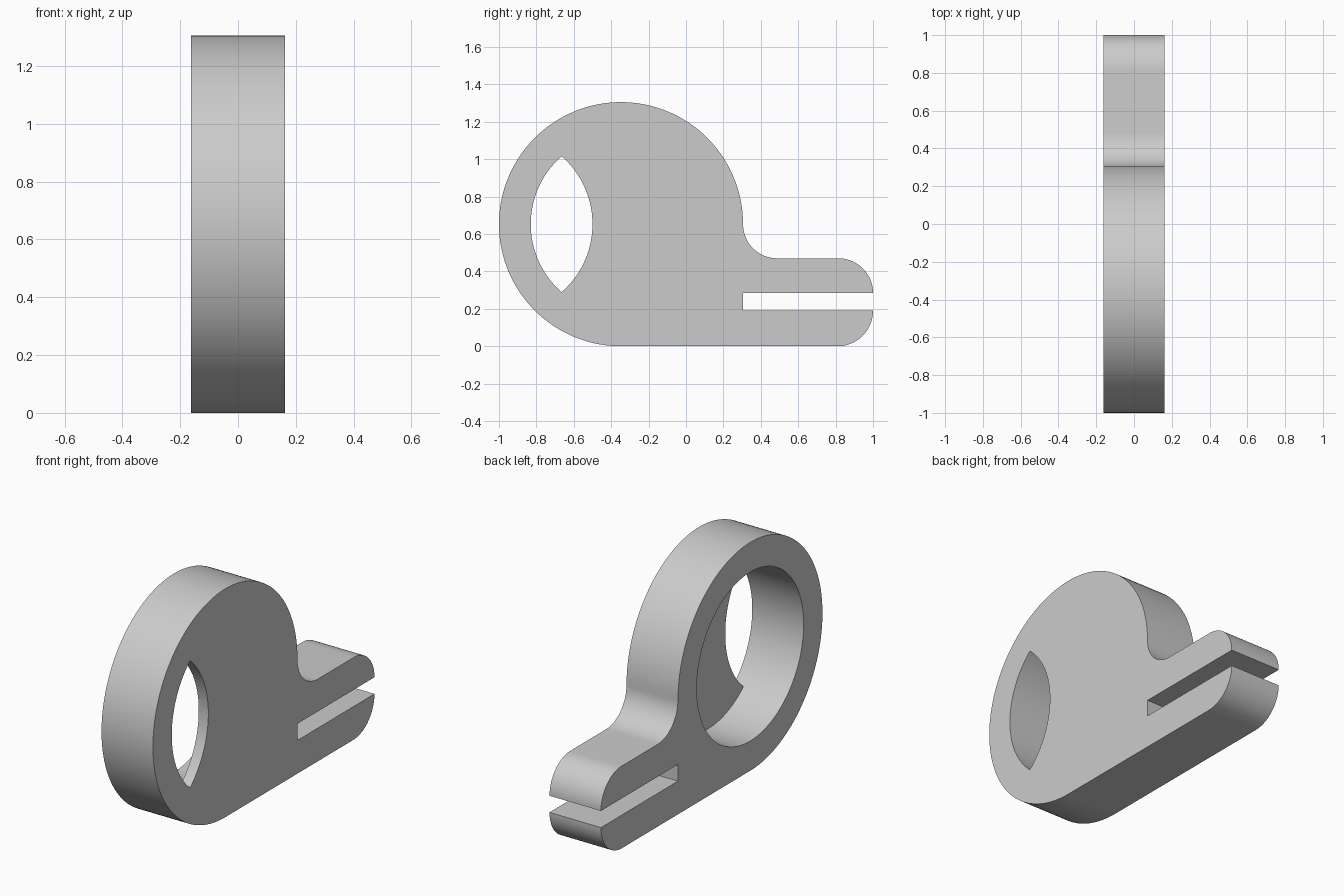
import bpy, bmesh, math

cube = bpy.data.objects.get("Cube")
if cube:
    bpy.data.objects.remove(cube, do_unlink=True)

HALF = 0.1625           # half of the plate width
FLOOR = 0.102           # inner face of the thin recess wall
CY, CZ, R = -0.3475, 0.6525, 0.6525   # round body
HOLE = 0.4825           # recess radius
LENS_Y = -0.9825        # centre of the arc that bounds the thin wall


def arc(cy, cz, r, a, b, n):
    """Points in the side plane along an arc, angles in degrees."""
    angles = [math.radians(a + (b - a) * i / n) for i in range(n + 1)]
    return [(cy + r * math.cos(t), cz + r * math.sin(t)) for t in angles]


# Outline: lower jaw, slot, upper jaw, fillet, round body
outline = arc(0.81, 0.19, 0.19, -90, 0, 20)
outline += [(0.305, 0.19), (0.305, 0.285)]
outline += arc(0.815, 0.285, 0.185, 0, 90, 20)
outline += arc(0.4875, CZ, 0.1825, 270, 180, 20)
outline += arc(CY, CZ, R, 0, 270, 108)[1:]

# Recess circle split at the two tips of the lens opening
tip = math.degrees(math.acos((CY - LENS_Y) / 2 / HOLE))
near_arc = arc(CY, CZ, HOLE, 180 - tip, 180 + tip, 40)
far_arc = arc(CY, CZ, HOLE, 180 + tip, 540 - tip, 100)
lens_arc = arc(LENS_Y, CZ, HOLE, -tip, tip, 40)
circle = near_arc[:-1] + far_arc[:-1]
lens = near_arc[:-1] + lens_arc[:-1]
crescent = far_arc[:-1] + lens_arc[::-1][:-1]

bm = bmesh.new()


def ring(points, x):
    verts = [bm.verts.new((x, y, z)) for y, z in points]
    return verts


def wall(points, x0, x1):
    a, b = ring(points, x0), ring(points, x1)
    for i in range(len(a)):
        j = (i + 1) % len(a)
        bm.faces.new((a[i], a[j], b[j], b[i]))


def cap(x, *loops):
    edges = []
    for points in loops:
        v = ring(points, x)
        edges += [bm.edges.new((v[i - 1], v[i])) for i in range(len(v))]
    bmesh.ops.triangle_fill(bm, edges=edges, use_beauty=True, normal=(1, 0, 0))


# Rim walls, recess wall and lens wall
wall(outline, -HALF, HALF)
wall(circle, -HALF, FLOOR)
wall(lens, FLOOR, HALF)

# Open side, thin recess floor and closed side
cap(-HALF, outline, circle)
cap(FLOOR, crescent)
cap(HALF, outline, lens)

bmesh.ops.remove_doubles(bm, verts=bm.verts, dist=0.0001)
bmesh.ops.recalc_face_normals(bm, faces=bm.faces)
mesh = bpy.data.meshes.new("clip_body")
bm.to_mesh(mesh)
bm.free()

# Plain grey material
grey = bpy.data.materials.new("light grey")
grey.use_nodes = True
colour = (0.6, 0.6, 0.6, 1)
grey.diffuse_color = colour
grey.node_tree.nodes["Principled BSDF"].inputs["Base Color"].default_value = colour
mesh.materials.append(grey)

clip = bpy.data.objects.new("clip_body", mesh)
bpy.context.collection.objects.link(clip)
bpy.ops.object.select_all(action="DESELECT")
clip.select_set(True)
bpy.context.view_layer.objects.active = clip
bpy.ops.object.shade_smooth_by_angle(angle=math.radians(30))
